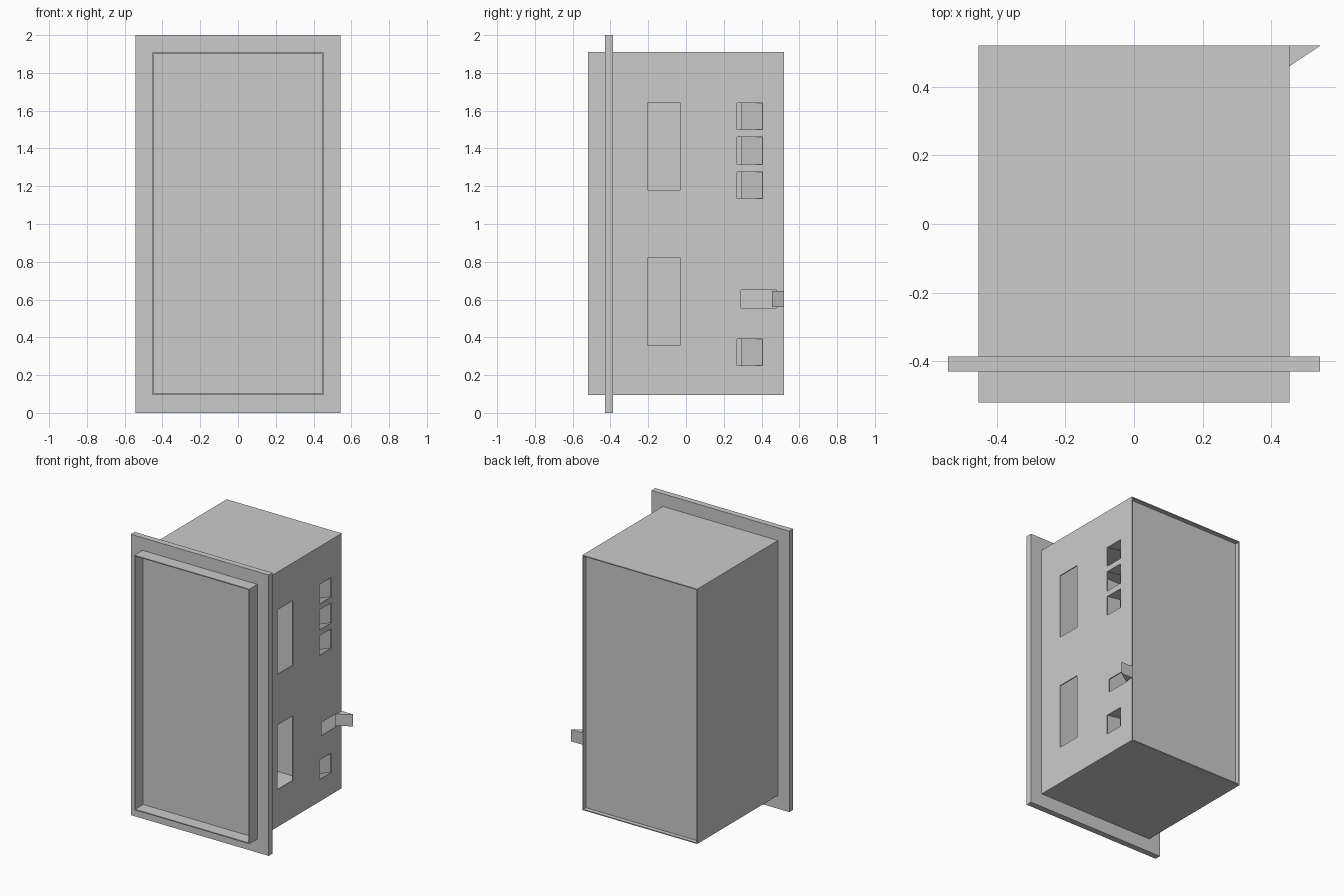
import bpy, bmesh

if "Cube" in bpy.data.objects:
    bpy.data.objects.remove(bpy.data.objects["Cube"])


def prism(name, profile, z0, z1):
    """Extrude an xy outline from z0 to z1."""
    bm = bmesh.new()
    face = bm.faces.new([bm.verts.new((x, y, z0)) for x, y in profile])
    ext = bmesh.ops.extrude_face_region(bm, geom=[face])["geom"]
    bmesh.ops.translate(bm, vec=(0, 0, z1 - z0),
                        verts=[v for v in ext if isinstance(v, bmesh.types.BMVert)])
    bmesh.ops.recalc_face_normals(bm, faces=bm.faces)
    mesh = bpy.data.meshes.new(name)
    bm.to_mesh(mesh)
    bm.free()
    ob = bpy.data.objects.new(name, mesh)
    bpy.context.collection.objects.link(ob)
    return ob


def box(name, x0, x1, y0, y1, z0, z1):
    return prism(name, [(x0, y0), (x1, y0), (x1, y1), (x0, y1)], z0, z1)


def cut(target, cutter):
    mod = target.modifiers.new("cut", 'BOOLEAN')
    mod.operation = 'DIFFERENCE'
    mod.solver = 'EXACT'
    mod.object = cutter
    bpy.context.view_layer.objects.active = target
    bpy.ops.object.modifier_apply(modifier=mod.name)
    bpy.data.objects.remove(cutter)


W, D, Z0, Z1, T = 0.453, 0.52, 0.095, 1.91, 0.007

# Thin rectangular housing, open at front and back
housing = box("housing", -W, W, -D, D, Z0, Z1)
cut(housing, box("bore", -W + T, W - T, -1, 1, Z0 + T, Z1 - T))

# Side openings: two large windows, four small catches, one latch slot
catches = [(0.25, 0.39), (1.135, 1.275), (1.315, 1.46), (1.50, 1.64)]
openings = [(-0.205, -0.03, 0.36, 0.82), (-0.205, -0.03, 1.18, 1.64),
            (0.29, 0.48, 0.555, 0.65)]
openings += [(0.27, 0.405, a, b) for a, b in catches]
for y0, y1, z0, z1 in openings:
    cut(housing, box("opening", W - 0.05, W + 0.05, y0, y1, z0, z1))

# Front plate closes the housing behind the rim and forms the flange
box("front_flange", -0.543, 0.543, -0.43, -0.387, 0, 2)

# Slightly recessed back panel
box("back_panel", -W + T, W - T, D - 0.04, D - 0.03, Z0 + T, Z1 - T)

# Wedge latch on the side
prism("side_latch", [(W - T, 0.455), (0.543, D), (W - T, D)], 0.56, 0.645)

# Inward-sloping catch pockets behind the small openings
x = W - T
for i, (a, b) in enumerate(catches):
    prism(f"catch_flap_{i}", [(x, 0.405), (x - 0.085, 0.29), (x - 0.085, 0.30), (x, 0.415)], a, b)
    prism(f"catch_top_{i}", [(x, 0.27), (x, 0.405), (x - 0.085, 0.29)], b, b + 0.005)
